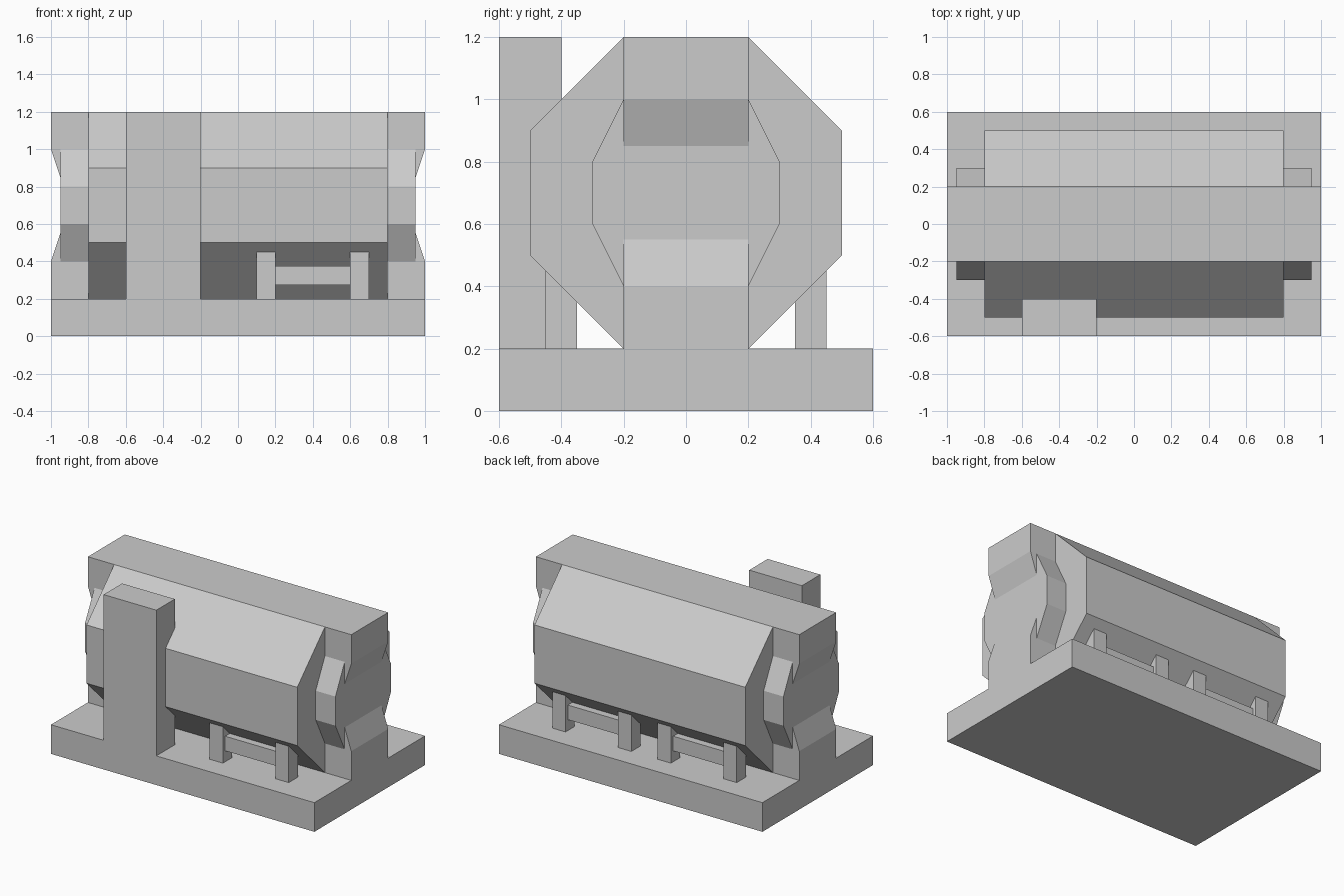
import bpy
import bmesh
from mathutils import Vector

if "Cube" in bpy.data.objects:
    bpy.data.objects.remove(bpy.data.objects["Cube"], do_unlink=True)

grey = bpy.data.materials.new("plain_grey")
grey.use_nodes = True
colour = (0.6, 0.6, 0.6, 1)
grey.diffuse_color = colour
grey.node_tree.nodes["Principled BSDF"].inputs["Base Color"].default_value = colour


def prism(name, points, offset):
    """Extrude a closed outline along an offset vector."""
    bm = bmesh.new()
    face = bm.faces.new([bm.verts.new(p) for p in points])
    moved = bmesh.ops.extrude_face_region(bm, geom=[face], use_keep_orig=True)
    verts = [g for g in moved["geom"] if isinstance(g, bmesh.types.BMVert)]
    bmesh.ops.translate(bm, verts=verts, vec=Vector(offset))
    bmesh.ops.recalc_face_normals(bm, faces=bm.faces)
    mesh = bpy.data.meshes.new(name)
    bm.to_mesh(mesh)
    bm.free()
    mesh.materials.append(grey)
    obj = bpy.data.objects.new(name, mesh)
    bpy.context.collection.objects.link(obj)
    return obj


def box(name, x0, x1, y0, y1, z0, z1):
    return prism(name, [(x0, y0, z0), (x1, y0, z0), (x1, y1, z0), (x0, y1, z0)],
                 (0, 0, z1 - z0))


def octagon(name, half_length, half_flat, half_width, half_side):
    """Chamfered drum lying along x, centred at height 0.7."""
    corner = [(half_flat, half_width), (half_width, half_side),
              (half_width, -half_side), (half_flat, -half_width)]
    outline = corner + [(-y, z) for y, z in reversed(corner)]
    return prism(name, [(-half_length, y, 0.7 + z) for y, z in outline],
                 (2 * half_length, 0, 0))


# Base slab, drum and the smaller drum core showing at both ends
box("base", -1, 1, -0.6, 0.6, 0, 0.2)
octagon("drum", 0.8, 0.2, 0.5, 0.2)
octagon("drum_end_core", 0.95, 0.2, 0.3, 0.1)

# Central frame with the sloped lips above and below each end
side = [(1, 0.2), (1, 0.4), (0.95, 0.55), (0.95, 0.85), (1, 1), (1, 1.2)]
profile = side + [(-x, z) for x, z in reversed(side)]
prism("central_frame", [(x, -0.2, z) for x, z in profile], (0, 0.4, 0))

# Tall pillar at the front
box("front_pillar", -0.6, -0.2, -0.6, -0.4, 0.2, 1.2)

# Post-and-rail supports: one at the front, two at the back
for label, sx, sy in (("front", 1, -1), ("back_left", 1, 1), ("back_right", -1, 1)):
    for part, a, b, depth, z0, z1 in (("inner_post", 0.1, 0.2, 0.05, 0.2, 0.45),
                                      ("outer_post", 0.6, 0.7, 0.05, 0.2, 0.45),
                                      ("rail", 0.2, 0.6, 0.025, 0.275, 0.375)):
        x0, x1 = sorted((sx * a, sx * b))
        box(label + "_" + part, x0, x1, sy * 0.4 - depth, sy * 0.4 + depth, z0, z1)
